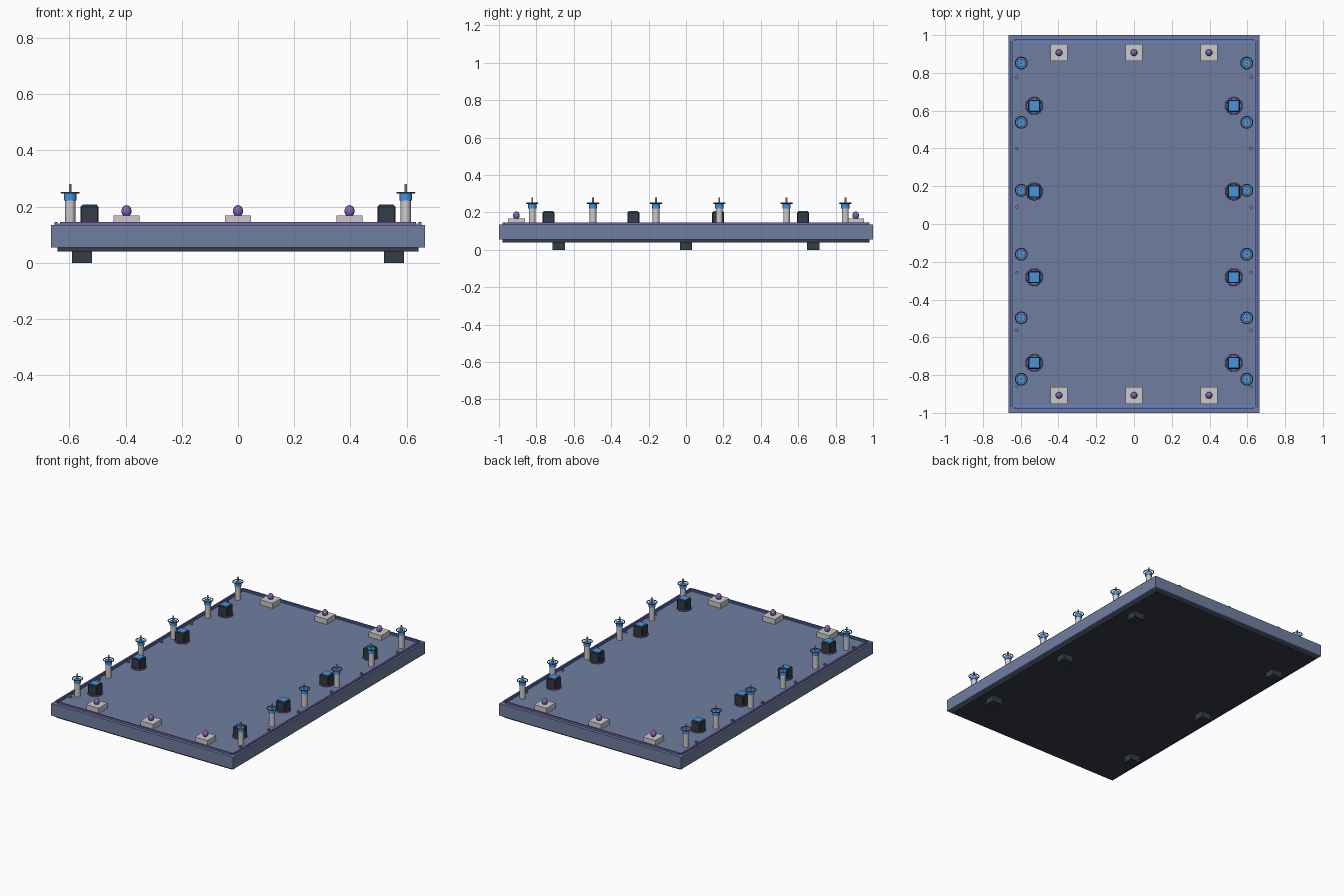
import bpy

if "Cube" in bpy.data.objects:
    bpy.data.objects.remove(bpy.data.objects["Cube"])

TOP = 0.134  # deck surface height


def mat(name, rgb):
    m = bpy.data.materials.new(name)
    m.diffuse_color = (*rgb, 1)
    m.use_nodes = True
    m.node_tree.nodes["Principled BSDF"].inputs["Base Color"].default_value = m.diffuse_color
    return m


SLATE = mat("slate", (0.16, 0.21, 0.35))
DARK = mat("dark", (0.035, 0.045, 0.06))
BLUE = mat("blue", (0.06, 0.30, 0.72))
PURPLE = mat("purple", (0.22, 0.13, 0.45))
NAVY = mat("navy", (0.05, 0.12, 0.28))


def finish(name, m, smooth=False):
    o = bpy.context.object
    o.name = name
    if m:
        o.data.materials.append(m)
    if smooth:
        bpy.ops.object.shade_smooth_by_angle()
    return o


def box(name, x, y, z0, z1, sx, sy, m=None, bevel=0):
    bpy.ops.mesh.primitive_cube_add(size=1, location=(x, y, (z0 + z1) / 2))
    bpy.context.object.scale = (sx, sy, z1 - z0)
    bpy.ops.object.transform_apply(location=False, rotation=False, scale=True)
    o = finish(name, m)
    if bevel:
        b = o.modifiers.new("bevel", "BEVEL")
        b.width = bevel
        b.segments = 1
    return o


def cyl(name, x, y, z0, z1, r, m=None, n=16):
    bpy.ops.mesh.primitive_cylinder_add(vertices=n, radius=r, depth=z1 - z0,
                                        location=(x, y, (z0 + z1) / 2))
    return finish(name, m, True)


def ring(name, x, y, z, r, t, m):
    bpy.ops.mesh.primitive_torus_add(major_radius=r, minor_radius=t, major_segments=24,
                                     minor_segments=8, location=(x, y, z))
    return finish(name, m, True)


# main slab and dark underplate
box("deck_slab", 0, 0, 0.055, TOP, 1.33, 2.0, SLATE)
box("under_plate", 0, 0, 0.04, 0.055, 1.286, 1.96, DARK)

# edge trim: purple outer rail and blue inner strip
for s in (-1, 1):
    box("side_rail", s * 0.648, 0, TOP, 0.146, 0.010, 1.94, PURPLE)
    box("side_strip", s * 0.638, 0, TOP, 0.140, 0.006, 1.93, BLUE)
    box("end_rail", 0, s * 0.975, TOP, 0.146, 1.265, 0.010, PURPLE)
    box("end_strip", 0, s * 0.965, TOP, 0.140, 1.265, 0.006, BLUE)

for s in (-1, 1):
    # feet
    for y in (-0.68, 0, 0.68):
        box("foot", s * 0.555, y, 0, 0.042, 0.072, 0.065, DARK)

    # posts with blue cap, halo ring and thin tip
    for y in (-0.822, -0.497, -0.16, 0.178, 0.538, 0.852):
        x = s * 0.597
        cyl("post", x, y, TOP, 0.225, 0.018, None, 12)
        cyl("post_cap", x, y, 0.222, 0.246, 0.022, BLUE)
        ring("post_halo", x, y, 0.249, 0.031, 0.003, NAVY)
        cyl("post_tip", x, y, 0.245, 0.28, 0.005, None, 8)

    # dark square units with blue top and purple base ring
    for i in range(4):
        x, y = s * 0.528, -0.735 + i * 0.4535
        box("unit_body", x, y, TOP, 0.203, 0.064, 0.064, DARK, 0.004)
        box("unit_top", x, y, 0.200, 0.207, 0.052, 0.052, BLUE)
        ring("unit_ring", x, y, 0.139, 0.043, 0.004, PURPLE)

    # small studs along the side edges
    for y in (-0.86, -0.563, -0.257, 0.09, 0.40, 0.777):
        cyl("edge_stud", s * 0.62, y, TOP, 0.144, 0.009, SLATE, 12)

    # end blocks with purple domes
    for x in (-0.397, 0, 0.397):
        box("end_block", x, s * 0.907, TOP, 0.168, 0.092, 0.09)
        bpy.ops.mesh.primitive_uv_sphere_add(segments=16, ring_count=10, radius=0.018,
                                             location=(x, s * 0.907, 0.184))
        bpy.context.object.scale = (1, 1, 1.18)
        finish("lamp_dome", PURPLE, True)
